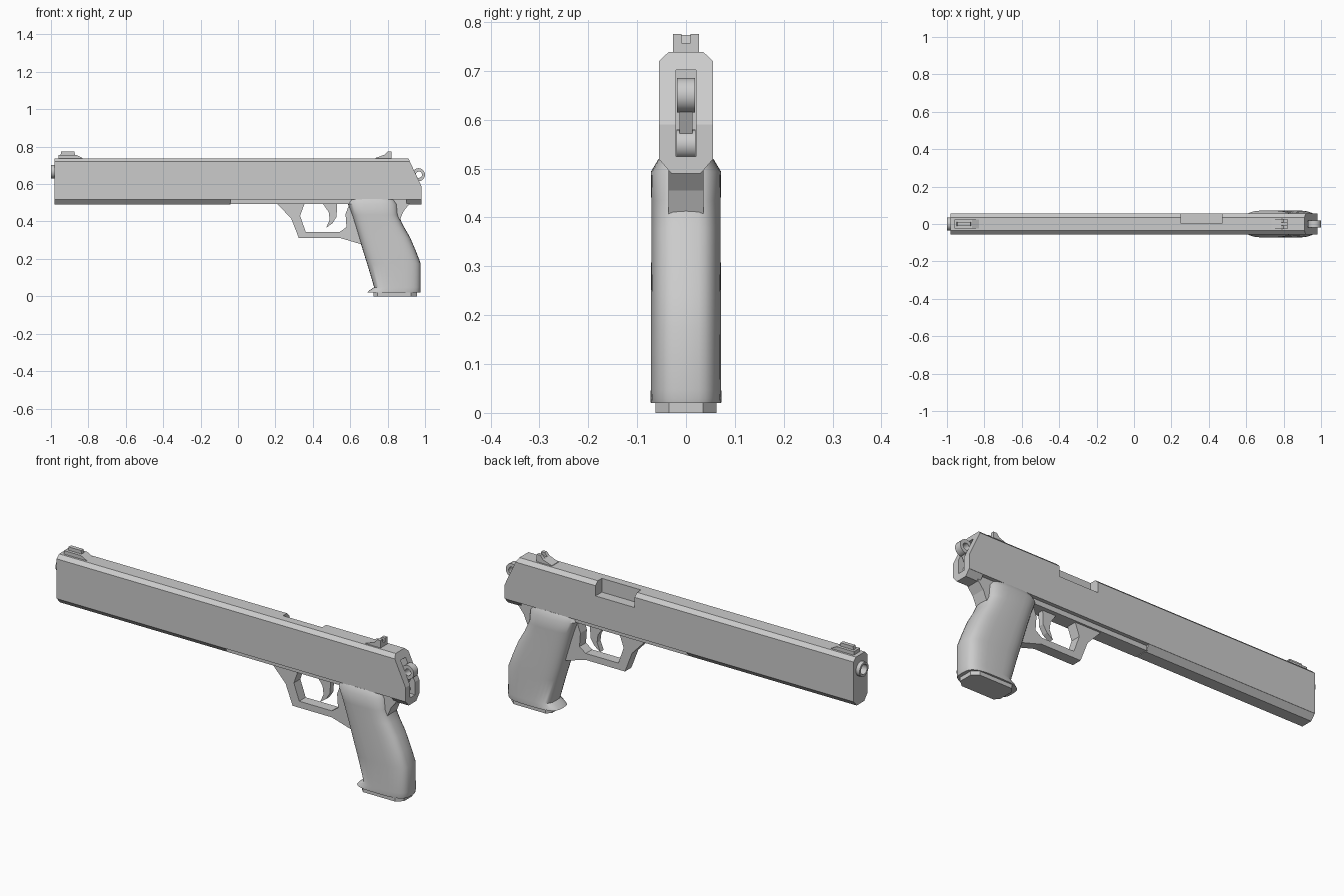
import bpy, bmesh, math
from mathutils import Vector

if "Cube" in bpy.data.objects:
    bpy.data.objects.remove(bpy.data.objects["Cube"])


def finish(name, bm):
    bmesh.ops.recalc_face_normals(bm, faces=bm.faces)
    me = bpy.data.meshes.new(name)
    bm.to_mesh(me)
    bm.free()
    ob = bpy.data.objects.new(name, me)
    bpy.context.collection.objects.link(ob)
    return ob


def prism(name, pts, a, b, axis='Y'):
    """Extrude a profile from a to b: (x, z) points along Y or (y, z) points along X."""
    bm = bmesh.new()
    place = (lambda p, t: (p[0], t, p[1])) if axis == 'Y' else (lambda p, t: (t, p[0], p[1]))
    f = bm.faces.new([bm.verts.new(place(p, a)) for p in pts])
    ext = bmesh.ops.extrude_face_region(bm, geom=[f])['geom']
    step = Vector((0, b - a, 0)) if axis == 'Y' else Vector((b - a, 0, 0))
    bmesh.ops.translate(bm, vec=step, verts=[v for v in ext if isinstance(v, bmesh.types.BMVert)])
    return finish(name, bm)


def box(name, x0, x1, y0, y1, z0, z1):
    return prism(name, [(x0, z0), (x1, z0), (x1, z1), (x0, z1)], y0, y1)


def circle(cx, cz, r, n):
    return [(cx + r * math.cos(2 * math.pi * i / n), cz + r * math.sin(2 * math.pi * i / n))
            for i in range(n)]


def mirrored(half):
    return half + [(-y, z) for y, z in reversed(half)]


def cut(ob, cutter):
    mod = ob.modifiers.new("cut", 'BOOLEAN')
    mod.operation, mod.solver, mod.object = 'DIFFERENCE', 'EXACT', cutter
    bpy.context.view_layer.objects.active = ob
    bpy.ops.object.modifier_apply(modifier=mod.name)
    bpy.data.objects.remove(cutter)


def smooth(ob, angle=35):
    bpy.ops.object.select_all(action='DESELECT')
    ob.select_set(True)
    bpy.context.view_layer.objects.active = ob
    bpy.ops.object.shade_smooth_by_angle(angle=math.radians(angle))


# Slide: chamfered section, slanted rear end, hammer slot, ejection port and bore
slide = prism("slide", mirrored([(0.055, 0.518), (0.055, 0.72), (0.036, 0.738)]), -0.98, 0.98, 'X')
cut(slide, prism("rear_cutter", [(0.905, 0.75), (0.98, 0.59), (1.1, 0.59), (1.1, 0.75)], -0.1, 0.1))
cut(slide, box("hammer_slot", 0.89, 1.1, -0.02, 0.02, 0.525, 0.702))
cut(slide, box("port_cutter", 0.25, 0.47, 0.004, 0.1, 0.668, 0.8))
cut(slide, prism("bore_cutter", circle(0, 0.667, 0.036, 24), -1.1, -0.9, 'X'))

# Frame: chamfered front and rear sections with a narrower straight middle
under = mirrored([(0.055, 0.519), (0.03, 0.49)])
prism("frame_front", under, -0.98, -0.04, 'X')
prism("frame_rear", under, 0.90, 0.98, 'X')
box("frame_middle", -0.045, 0.905, -0.036, 0.036, 0.493, 0.525)

# Barrel tube
barrel = prism("barrel", circle(0, 0.667, 0.036, 24), -1.0, -0.85, 'X')
cut(barrel, prism("barrel_bore", circle(0, 0.667, 0.025, 24), -1.1, -0.88, 'X'))
smooth(barrel)

# Sights
prism("front_sight_base", [(-0.96, 0.73), (-0.83, 0.73), (-0.83, 0.738), (-0.865, 0.756), (-0.96, 0.756)],
      -0.025, 0.025)
prism("front_sight_blade", [(-0.95, 0.75), (-0.87, 0.75), (-0.875, 0.773), (-0.945, 0.773)],
      -0.01, 0.01)
rear_sight = prism("rear_sight", [(0.73, 0.73), (0.82, 0.73), (0.82, 0.775), (0.80, 0.775),
                                  (0.785, 0.757), (0.735, 0.74)], -0.027, 0.027)
cut(rear_sight, box("sight_notch", 0.7, 0.9, -0.009, 0.009, 0.757, 0.8))

# Trigger guard: outer outline with the finger opening cut away
guard = prism("trigger_guard", [(0.20, 0.505), (0.285, 0.415), (0.325, 0.312), (0.545, 0.312),
                                (0.66, 0.278), (0.72, 0.40), (0.70, 0.505)], -0.026, 0.026)
cut(guard, prism("guard_opening", [(0.355, 0.493), (0.332, 0.43), (0.362, 0.345), (0.545, 0.345),
                                   (0.58, 0.37), (0.575, 0.44), (0.595, 0.493)], -0.1, 0.1))

# Trigger
prism("trigger", [(0.45, 0.50), (0.53, 0.50), (0.527, 0.425), (0.505, 0.39), (0.472, 0.367),
                  (0.49, 0.41), (0.485, 0.45)], -0.014, 0.014)

# Grip: rounded sections lofted along the rake; each is (z, front x, back x, half width)
N = 32
sections = [(0.020, 0.690, 0.975, 0.072), (0.030, 0.700, 0.977, 0.073), (0.048, 0.728, 0.977, 0.072),
            (0.175, 0.690, 0.977, 0.072), (0.245, 0.668, 0.950, 0.072), (0.315, 0.647, 0.920, 0.071),
            (0.375, 0.629, 0.885, 0.071), (0.435, 0.610, 0.857, 0.071), (0.493, 0.588, 0.852, 0.072),
            (0.520, 0.600, 0.835, 0.056)]
bm = bmesh.new()
rings = []
for z, x0, x1, w in sections:
    ring = []
    for i in range(N):
        c, s = math.cos(2 * math.pi * i / N), math.sin(2 * math.pi * i / N)
        x = (x0 + x1) / 2 + (x1 - x0) / 2 * math.copysign(abs(c) ** 0.62, c)
        ring.append(bm.verts.new((x, w * math.copysign(abs(s) ** 0.62, s), z)))
    rings.append(ring)
for lo, hi in zip(rings, rings[1:]):
    for i in range(N):
        bm.faces.new((lo[i], lo[(i + 1) % N], hi[(i + 1) % N], hi[i]))
bm.faces.new(rings[0])
bm.faces.new(rings[-1])
smooth(finish("grip", bm), 40)

# Tang behind the grip and magazine base plate under it
prism("tang", [(0.78, 0.505), (0.925, 0.505), (0.885, 0.455), (0.862, 0.40), (0.80, 0.38)],
      -0.036, 0.036)
bm = bmesh.new()
outline = [(0.725, 0.04), (0.745, 0.062), (0.925, 0.062), (0.957, 0.035)]
face = bm.faces.new([bm.verts.new((x, y, 0)) for x, y in outline + [(x, -y) for x, y in outline[::-1]]])
ext = bmesh.ops.extrude_face_region(bm, geom=[face])['geom']
bmesh.ops.translate(bm, vec=(0, 0, 0.025), verts=[v for v in ext if isinstance(v, bmesh.types.BMVert)])
finish("magazine_base", bm)

# Hammer: ring spur, stem and rounded pivot in the rear slot
hammer = prism("hammer_ring", circle(0.965, 0.65, 0.035, 20), -0.018, 0.018)
cut(hammer, prism("ring_hole", circle(0.967, 0.65, 0.017, 16), -0.1, 0.1))
smooth(hammer)
prism("hammer_stem", [(0.90, 0.56), (0.94, 0.56), (0.97, 0.622), (0.94, 0.635)], -0.013, 0.013)
smooth(prism("hammer_pivot", circle(0.925, 0.55, 0.03, 20), -0.0195, 0.0195))
